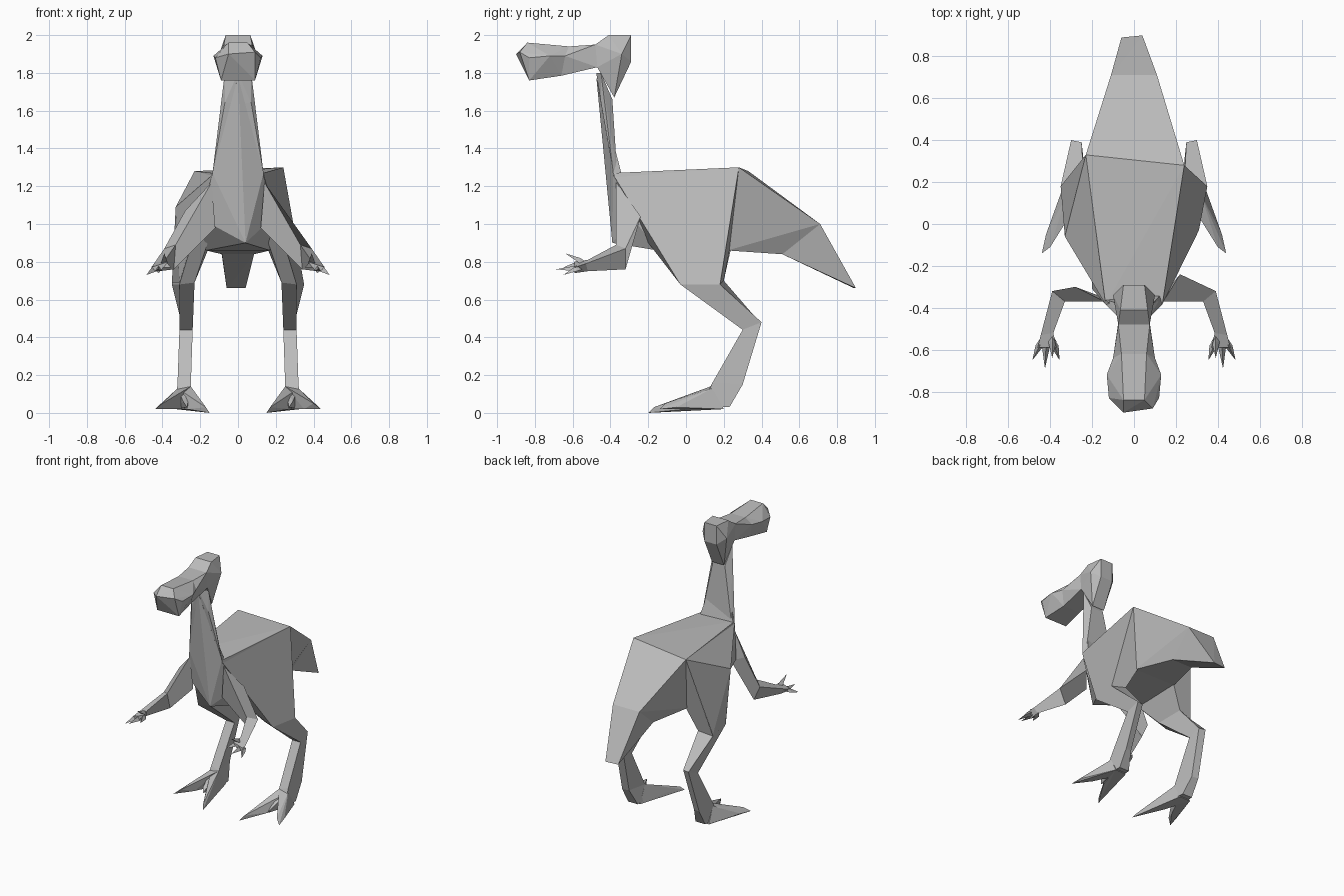
import bpy, bmesh
from mathutils import Vector

cube = bpy.data.objects.get("Cube")
if cube:
    bpy.data.objects.remove(cube, do_unlink=True)

grey = bpy.data.materials.new("plain_grey")
grey.use_nodes = True
COLOUR = (0.5, 0.5, 0.5, 1)
grey.diffuse_color = COLOUR
grey.node_tree.nodes["Principled BSDF"].inputs["Base Color"].default_value = COLOUR


def finish(name, bm):
    bmesh.ops.recalc_face_normals(bm, faces=bm.faces)
    mesh = bpy.data.meshes.new(name)
    bm.to_mesh(mesh)
    bm.free()
    mesh.materials.append(grey)
    obj = bpy.data.objects.new(name, mesh)
    bpy.context.collection.objects.link(obj)
    return obj


def both(*points):
    """Each point together with its mirror image."""
    return [(s * x, y, z) for x, y, z in points for s in (1, -1)]


def flip(points, side):
    return [(side * x, y, z) for x, y, z in points]


def hulls(name, *groups):
    """Faceted convex chunks in one object."""
    bm = bmesh.new()
    for points in groups:
        verts = [bm.verts.new(p) for p in points]
        res = bmesh.ops.convex_hull(bm, input=verts)
        loose = [v for v in res["geom_interior"] if isinstance(v, bmesh.types.BMVert)]
        bmesh.ops.delete(bm, geom=loose, context="VERTS")
    return finish(name, bm)


def loft(name, rings):
    """Faceted skin through rings of equal size, closed at both ends."""
    bm = bmesh.new()
    loops = [[bm.verts.new(p) for p in ring] for ring in rings]
    n = len(loops[0])
    for a, b in zip(loops, loops[1:]):
        for i in range(n):
            j = (i + 1) % n
            bm.faces.new((a[i], a[j], b[j], b[i]))
    bm.faces.new(loops[0])
    bm.faces.new(loops[-1])
    return finish(name, bm)


# Trunk: flat back, hips and belly
HIP_R, HIP_L = (-0.23, 0.33, 1.28), (0.24, 0.28, 1.30)
RUMP = both((0.17, 0.22, 0.86))
SHOULDERS = both((0.135, -0.385, 1.27))
CHEST = [(-0.20, -0.31, 1.03), (0.18, -0.28, 1.03), (0.04, -0.39, 0.90)]
hulls("body", [HIP_R, HIP_L] + RUMP + SHOULDERS + CHEST + both((0.17, -0.15, 0.86)))

# Neck and wedge-shaped breast
hulls("neck",
      SHOULDERS + CHEST + [(0, -0.475, 1.78)],
      SHOULDERS + [(0, -0.475, 1.80)]
      + both((0.07, -0.45, 1.80), (0.07, -0.45, 1.64), (0.05, -0.39, 1.66), (0.12, -0.365, 1.28)))

# Tail bends down towards a blunt tip
TAIL_BEND = both((0.11, 0.71, 1.0), (0.085, 0.51, 0.84))
hulls("tail",
      [HIP_R, HIP_L] + RUMP + TAIL_BEND,
      TAIL_BEND + [(-0.06, 0.89, 0.66), (0.04, 0.90, 0.66)])

# Skull and broad bill
FACE = both((0.075, -0.48, 1.95), (0.075, -0.47, 1.83))
hulls("skull", FACE + both((0.065, -0.41, 2.0), (0.05, -0.29, 2.0), (0.10, -0.34, 1.90),
                           (0.05, -0.29, 1.86), (0.05, -0.38, 1.67)))
hulls("bill",
      FACE + both((0.06, -0.62, 1.94), (0.10, -0.64, 1.89), (0.07, -0.66, 1.785)),
      both((0.06, -0.62, 1.94), (0.10, -0.64, 1.89), (0.07, -0.66, 1.785),
           (0.13, -0.72, 1.89), (0.12, -0.83, 1.88), (0.09, -0.83, 1.76), (0.05, -0.84, 1.96))
      + [(-0.05, -0.90, 1.90), (0.09, -0.88, 1.91)])

# Raised flank on the right hip
hulls("right_flank", [HIP_R, (-0.135, -0.385, 1.26), (-0.33, -0.06, 1.09), (-0.31, -0.03, 0.69),
                      (-0.35, 0.18, 0.69), (-0.2, 0.2, 0.9)])

for label, side in (("left", 1), ("right", -1)):
    # Leg rings: hip, knee, hock, ankle, sole
    hip = HIP_L if side == 1 else (0.23, 0.33, 1.28)
    leg = [
        [(0.135, -0.385, 1.26), hip, (0.16, 0.23, 0.86), (0.16, -0.20, 0.90)],
        [(0.31, -0.03, 0.68), (0.35, 0.18, 0.68), (0.24, 0.20, 0.70), (0.23, -0.01, 0.69)],
        [(0.31, 0.30, 0.44), (0.30, 0.40, 0.48), (0.25, 0.39, 0.48), (0.24, 0.30, 0.44)],
        [(0.32, 0.14, 0.16), (0.32, 0.30, 0.15), (0.27, 0.29, 0.15), (0.25, 0.13, 0.14)],
        [(0.33, 0.08, 0.03), (0.32, 0.23, 0.03), (0.24, 0.23, 0.03), (0.23, 0.08, 0.03)],
    ]
    loft(label + "_leg", [flip(ring, side) for ring in leg])

    # Two long spread toes and a short middle claw
    root = [(0.32, 0.14, 0.13), (0.25, 0.13, 0.14), (0.24, 0.20, 0.02), (0.33, 0.20, 0.02)]
    outer = [(0.44, -0.14, 0.02), (0.40, -0.11, 0.05), (0.35, -0.02, 0.02), (0.42, -0.05, 0.03)]
    inner = [(0.15, -0.20, 0.0), (0.17, -0.17, 0.03), (0.19, -0.04, 0.03), (0.27, 0.0, 0.02)]
    claw = [(0.27, -0.03, 0.03), (0.29, 0.0, 0.06)]
    hulls(label + "_foot", *[flip(root + toe, side) for toe in (outer, inner, claw)])

    # Three-sided arm: shoulder, elbow, wrist, palm
    back = (0.22, -0.24, 1.04) if side == 1 else (0.28, -0.30, 1.07)
    arm = [
        [(0.14, -0.37, 1.22), back, (0.12, -0.36, 0.98)],
        [(0.33, -0.37, 0.89), (0.39, -0.32, 0.87), (0.34, -0.32, 0.76)],
        [(0.385, -0.52, 0.81), (0.445, -0.53, 0.79), (0.42, -0.52, 0.75)],
        [(0.37, -0.59, 0.80), (0.46, -0.59, 0.77), (0.42, -0.59, 0.74)],
    ]
    loft(label + "_arm", [flip(ring, side) for ring in arm])

    # Fingers as small spikes, the thumb turned up
    fingers = []
    for base, tip in (((0.38, -0.58, 0.78), (0.355, -0.65, 0.77)),
                      ((0.42, -0.58, 0.76), (0.425, -0.69, 0.76)),
                      ((0.45, -0.58, 0.76), (0.485, -0.65, 0.73)),
                      ((0.39, -0.56, 0.80), (0.39, -0.64, 0.845))):
        b = Vector(base)
        spike = [b + Vector(o) for o in ((0.02, 0, -0.01), (-0.02, 0, -0.01), (0, 0, 0.02), (0, 0.03, 0))]
        fingers.append(flip(spike + [tip], side))
    hulls(label + "_fingers", *fingers)
